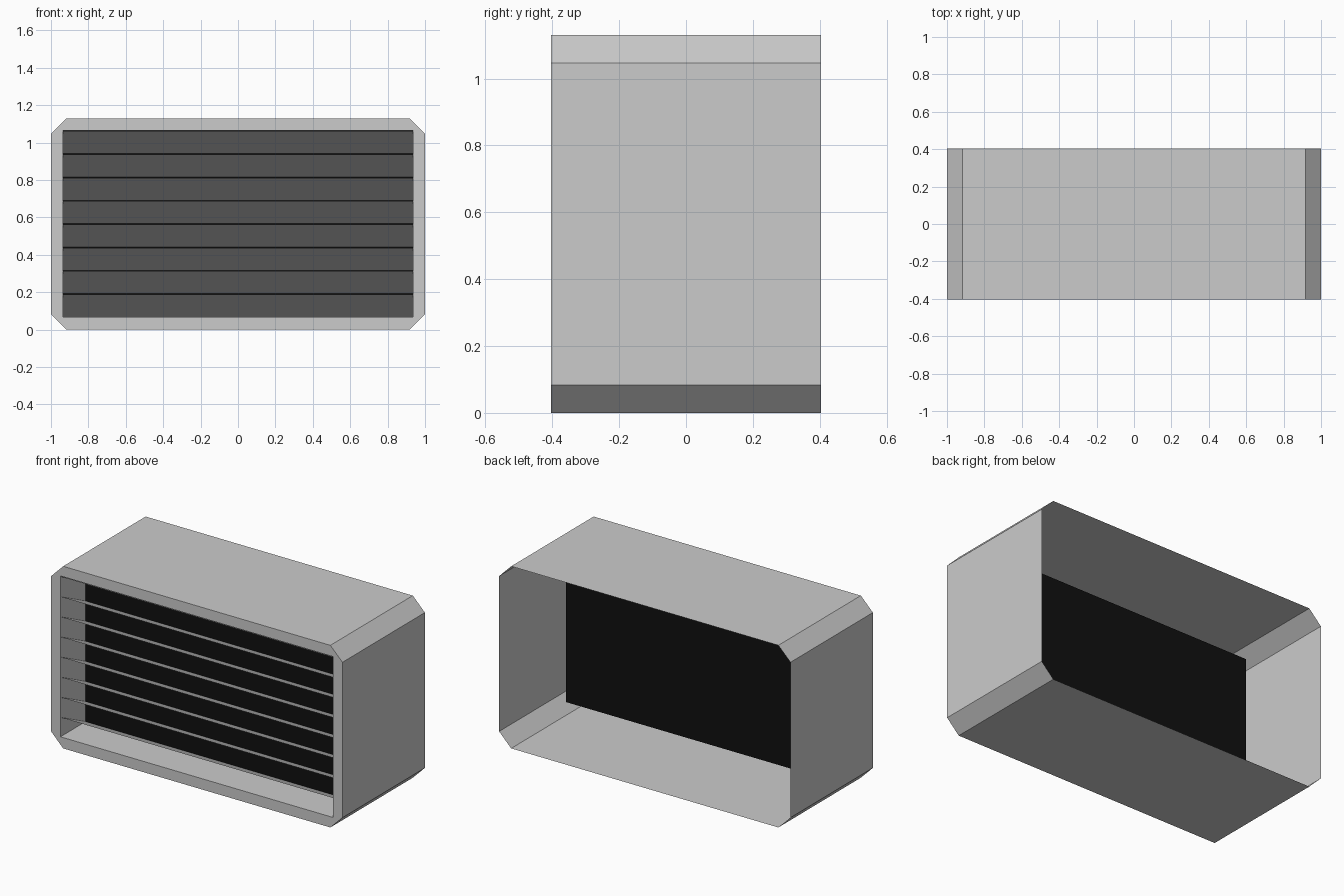
import bpy

if "Cube" in bpy.data.objects:
    bpy.data.objects.remove(bpy.data.objects["Cube"])

H = 1.13            # overall height
Y = 0.404           # half depth
C = 0.083           # corner chamfer
OX, Z0, Z1 = 0.936, 0.067, 1.065   # front opening
PANEL_Y = -0.16     # depth of the dark panel
SLATS = 8


def add_mesh(name, verts, faces):
    mesh = bpy.data.meshes.new(name)
    mesh.from_pydata(verts, [], faces)
    mesh.update()
    obj = bpy.data.objects.new(name, mesh)
    bpy.context.collection.objects.link(obj)
    return obj


# Housing: chamfered sleeve open at the back, front rim and recess walls
a = 1 - C
outer = [(-a, 0), (a, 0), (1, C), (1, H - C), (a, H), (-a, H), (-1, H - C), (-1, C)]
inner = [(-OX, Z0), (OX, Z0), (OX, Z1), (-OX, Z1)]
verts = [(x, Y, z) for x, z in outer] + [(x, -Y, z) for x, z in outer]
verts += [(x, -Y, z) for x, z in inner] + [(x, PANEL_Y, z) for x, z in inner]
faces = []
for i in range(8):
    j = (i + 1) % 8
    faces.append((8 + i, i, j, 8 + j))
    ci, cj = 16 + ((i + 1) // 2) % 4, 16 + ((j + 1) // 2) % 4
    faces.append((8 + i, 8 + j, ci) if ci == cj else (8 + i, 8 + j, cj, ci))
for i in range(4):
    j = (i + 1) % 4
    faces.append((16 + i, 16 + j, 20 + j, 20 + i))
add_mesh("housing", verts, faces)

# Dark panel closing the recess
panel = add_mesh("back_panel", [(x, PANEL_Y, z) for x, z in inner], [(0, 1, 2, 3)])
black = bpy.data.materials.new("black")
black.diffuse_color = (0.005, 0.005, 0.005, 1)
black.use_nodes = True
black.node_tree.nodes["Principled BSDF"].inputs["Base Color"].default_value = black.diffuse_color
panel.data.materials.append(black)

# Louvre slats: thin blades sloping down towards the panel
pitch = (Z1 - Z0) / SLATS
for k in range(SLATS):
    top = Z1 - 0.004 - k * pitch
    low = top - pitch + 0.005
    add_mesh(f"slat_{k + 1}",
             [(-OX, -Y, top), (OX, -Y, top), (OX, PANEL_Y, low), (-OX, PANEL_Y, low)],
             [(0, 3, 2, 1)])
